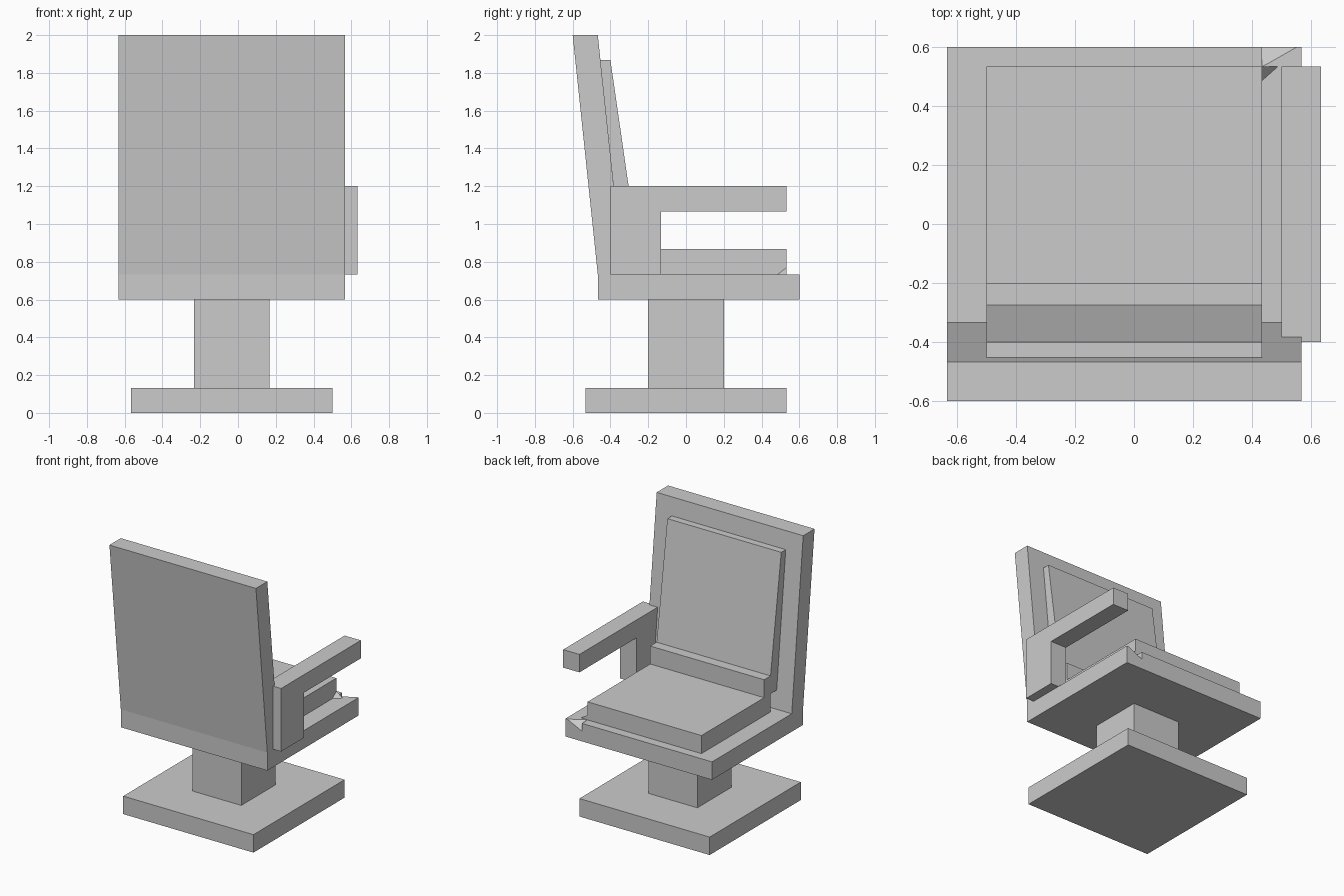
import bpy, bmesh
from mathutils import Vector

if "Cube" in bpy.data.objects:
    bpy.data.objects.remove(bpy.data.objects["Cube"])


def side_part(name, x0, x1, profile):
    """Extrude a (y, z) side profile from x0 to x1."""
    bm = bmesh.new()
    face = bm.faces.new([bm.verts.new((x0, y, z)) for y, z in profile])
    out = bmesh.ops.extrude_face_region(bm, geom=[face])["geom"]
    verts = [v for v in out if isinstance(v, bmesh.types.BMVert)]
    bmesh.ops.translate(bm, verts=verts, vec=Vector((x1 - x0, 0, 0)))
    return finish(name, bm)


def finish(name, bm):
    bmesh.ops.recalc_face_normals(bm, faces=bm.faces)
    mesh = bpy.data.meshes.new(name)
    bm.to_mesh(mesh)
    bm.free()
    obj = bpy.data.objects.new(name, mesh)
    bpy.context.collection.objects.link(obj)
    return obj


def box(name, x0, x1, y0, y1, z0, z1):
    return side_part(name, x0, x1, [(y0, z0), (y1, z0), (y1, z1), (y0, z1)])


def hull(name, points):
    bm = bmesh.new()
    for p in points:
        bm.verts.new(p)
    bmesh.ops.convex_hull(bm, input=bm.verts)
    return finish(name, bm)


# Pedestal
box("base", -0.567, 0.5, -0.533, 0.533, 0, 0.133)
box("column", -0.233, 0.167, -0.2, 0.2, 0.133, 0.6)

# Seat, with the chipped corner cut out
seat = box("seat", -0.633, 0.567, -0.467, 0.6, 0.6, 0.733)
chip = hull("corner_chip_cutter", [
    (0.433, 0.533, 0.74), (0.433, 0.61, 0.74), (0.567, 0.61, 0.74),
    (0.567, 0.60, 0.74), (0.433, 0.533, 0.732),
    (0.433, 0.61, 0.667), (0.566, 0.61, 0.732)])
chip.hide_render = True
chip.hide_set(True)
cut = seat.modifiers.new("corner_chip", "BOOLEAN")
cut.operation = "DIFFERENCE"
cut.solver = "EXACT"
cut.object = chip

# Leaning backrest
side_part("backrest", -0.633, 0.567,
          [(-0.467, 0.733), (-0.333, 0.733), (-0.467, 2.0), (-0.6, 2.0)])

# Cushions
box("seat_cushion", -0.5, 0.433, -0.275, 0.533, 0.733, 0.867)
side_part("back_cushion", -0.5, 0.433,
          [(-0.347, 0.867), (-0.2, 0.867), (-0.2, 1.0), (-0.275, 1.0),
           (-0.4, 1.867), (-0.453, 1.867)])
hull("cushion_chip", [(0.433, 0.485, 0.733), (0.433, 0.533, 0.733),
                      (0.487, 0.533, 0.733), (0.433, 0.533, 0.77)])

# The single armrest with its upright
side_part("armrest", 0.5, 0.633,
          [(-0.4, 0.733), (-0.133, 0.733), (-0.133, 1.067),
           (0.533, 1.067), (0.533, 1.2), (-0.4, 1.2)])
